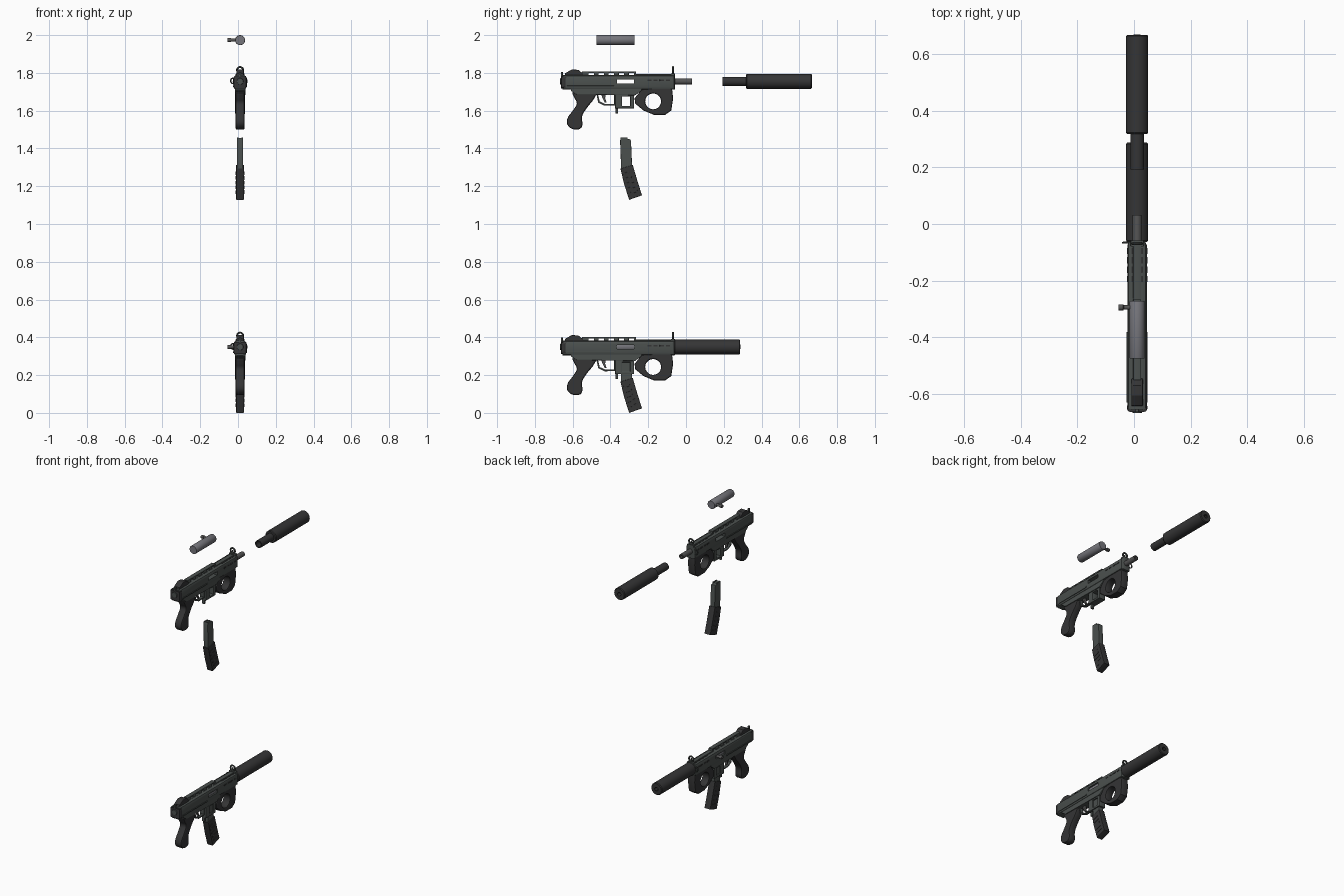
import bpy, bmesh, math
from mathutils import Vector, Matrix

if "Cube" in bpy.data.objects:
    bpy.data.objects.remove(bpy.data.objects["Cube"])

CX, AXIS = 0.011, 0.349          # centre plane and bore height
SCENE = bpy.context.scene.collection


def material(name, r, g, b):
    m = bpy.data.materials.new(name)
    m.use_nodes = True
    m.diffuse_color = (r, g, b, 1)
    m.node_tree.nodes["Principled BSDF"].inputs["Base Color"].default_value = (r, g, b, 1)
    return m


BODY = material("green_grey_metal", .07, .08, .076)
DARK = material("dark_polymer", .035, .035, .036)
STEEL = material("bright_steel", .18, .18, .2)
BARREL = material("barrel_grey", .09, .09, .09)
BLACK = material("bore_black", .01, .01, .01)
groups = {"gun": [], "magazine": [], "tube": [], "bolt": []}


def finish(name, mesh, mat, group):
    obj = bpy.data.objects.new(name, mesh)
    mesh.materials.clear()
    mesh.materials.append(mat)
    SCENE.objects.link(obj)
    if group:
        groups[group].append(obj)
    return obj


def baked(obj):
    bpy.context.view_layer.update()
    dg = bpy.context.evaluated_depsgraph_get()
    return bpy.data.meshes.new_from_object(obj.evaluated_get(dg))


def slab(name, outlines, half, mat, group="gun", bevel=.003, smooth=False, x=CX):
    """Side outline in (y, z), later outlines are holes, extruded across x."""
    cu = bpy.data.curves.new(name, 'CURVE')
    cu.dimensions, cu.fill_mode = '2D', 'BOTH'
    cu.extrude, cu.bevel_depth, cu.offset = half - bevel, bevel, -bevel
    cu.bevel_resolution, cu.resolution_u = 1, 4
    for pts in outlines:
        if smooth:
            sp = cu.splines.new('BEZIER')
            sp.bezier_points.add(len(pts) - 1)
            for bp, p in zip(sp.bezier_points, pts):
                bp.co = (*p, 0)
                bp.handle_left_type = bp.handle_right_type = 'AUTO'
        else:
            sp = cu.splines.new('POLY')
            sp.points.add(len(pts) - 1)
            for sp_pt, p in zip(sp.points, pts):
                sp_pt.co = (*p, 0, 1)
        sp.use_cyclic_u = True
    tmp = bpy.data.objects.new(name, cu)
    SCENE.objects.link(tmp)
    mesh = baked(tmp)
    bpy.data.objects.remove(tmp)
    mesh.transform(Matrix(((0, 0, 1, x), (1, 0, 0, 0), (0, 1, 0, 0), (0, 0, 0, 1))))
    return finish(name, mesh, mat, group)


def rect(y0, y1, z0, z1):
    return [(y0, z0), (y1, z0), (y1, z1), (y0, z1)]


def ring(y, z, r, n=20):
    return [(y + r * math.cos(i * math.tau / n), z + r * math.sin(i * math.tau / n)) for i in range(n)]


def lathe(name, profile, mat, group, axis='Y', at=(CX, 0, AXIS), n=28):
    """Turn a (radius, distance) profile about an axis."""
    bm = bmesh.new()
    rows = []
    for r, d in profile:
        row = []
        for a, b in ring(0, 0, r, n):
            co = (a, d, b) if axis == 'Y' else (d, a, b)
            row.append(bm.verts.new(Vector(co) + Vector(at)))
        rows.append(row)
    for a, b in zip(rows, rows[1:]):
        for i in range(n):
            bm.faces.new((a[i], a[i - 1], b[i - 1], b[i]))
    bmesh.ops.remove_doubles(bm, verts=bm.verts, dist=1e-5)
    bmesh.ops.recalc_face_normals(bm, faces=bm.faces)
    mesh = bpy.data.meshes.new(name)
    bm.to_mesh(mesh)
    bm.free()
    return finish(name, mesh, mat, group)


def torus(name, x, y, z, major, minor, mat):
    prof = [(major + minor * math.cos(i * math.pi / 4), minor * math.sin(i * math.pi / 4)) for i in range(9)]
    return lathe(name, prof, mat, "gun", at=(x, y, z), n=20)


# Upper receiver: chamfered tube with a slot cut clean across it
receiver = slab("upper_receiver", [rect(-.655, -.06, .305, .382)], .034, BODY, bevel=.015)
cutter = slab("slot_cutter", [rect(-.365, -.275, .338, .36)], .1, BLACK, None)
cutter.hide_render = True
mod = receiver.modifiers.new("slot", 'BOOLEAN')
mod.operation, mod.object, mod.solver = 'DIFFERENCE', cutter, 'EXACT'
cut_mesh = baked(receiver)
receiver.modifiers.clear()
receiver.data = cut_mesh
receiver.data.materials.clear()
receiver.data.materials.append(BODY)
for poly in receiver.data.polygons:
    poly.material_index = 0
bpy.data.objects.remove(cutter)

# Lower receiver with open magazine well
slab("lower_receiver", [[(-.61, .32), (-.61, .3), (-.58, .28), (-.27, .275), (-.235, .3), (-.235, .32)]],
     .028, BODY)
slab("magazine_well", [rect(-.375, -.275, .206, .29), rect(-.338, -.296, .219, .268)], .023, BODY)
slab("magazine_catch", [rect(-.372, -.36, .18, .21)], .01, BODY, bevel=.002)
for s in (-1, 1):
    slab("side_ridge", [rect(-.63, -.38, .318, .326)], .003, BODY, bevel=.001, x=CX + s * .034)

# Trigger group
slab("trigger_guard", [[(-.475, .285), (-.465, .237), (-.43, .22), (-.37, .222), (-.37, .285)],
                       [(-.465, .277), (-.457, .243), (-.428, .229), (-.38, .23), (-.38, .277)]], .011, BODY)
slab("trigger", [[(-.45, .285), (-.425, .285), (-.428, .26), (-.42, .236), (-.43, .238), (-.442, .26)]],
     .007, BARREL, bevel=.002)

# Rear grip and ring foregrip
slab("rear_grip", [[(-.6, .295), (-.476, .295), (-.486, .259), (-.523, .211), (-.55, .164), (-.553, .105),
                    (-.585, .094), (-.625, .115), (-.629, .148), (-.595, .2), (-.578, .233), (-.592, .265)]],
     .024, DARK, bevel=.008, smooth=True)
slab("foregrip", [[(-.272, .26), (-.235, .305), (-.16, .318), (-.075, .318), (-.068, .26), (-.078, .195),
                   (-.11, .172), (-.17, .172), (-.225, .195), (-.27, .232)], ring(-.174, .243, .042)],
     .026, DARK, bevel=.007)

# Slotted top rail: a bridge with openings below it
openings = [rect(y, y + .027, .383, .394) for y in (-.515, -.462, -.409, -.356, -.303)]
slab("top_rail", [rect(-.55, -.265, .37, .402)] + openings, .014, BODY, bevel=.002)
slab("front_rail", [rect(-.265, -.07, .37, .388)], .014, BODY, bevel=.003)
for i in range(4):
    y = -.205 + i * .033
    for s in (-1, 1):
        slab("shroud_vent", [rect(y, y + .022, .352, .36)], .002, DARK, bevel=.0005, x=CX + s * .034)
        slab("top_vent", [rect(y, y + .022, .379, .384)], .003, DARK, bevel=.0005, x=CX + s * .017)

# Sights, end cap and sling loop
slab("rear_sight", [[(-.645, .37), (-.64, .392), (-.605, .412), (-.57, .41), (-.545, .39), (-.545, .37)]],
     .02, DARK)
slab("end_cap", [rect(-.663, -.63, .312, .376)], .036, DARK, bevel=.012)
lathe("end_knob", [(0, -.667), (.016, -.667), (.02, -.655), (0, -.655)], BODY, "gun")
slab("rear_sight_notch", [rect(-.663, -.652, .37, .398)], .006, BODY, bevel=.002)
slab("front_sight_base", [rect(-.08, -.058, .306, .392)], .024, BODY, bevel=.006)
torus("front_sight_ring", CX, -.069, .409, .016, .005, BODY)
slab("front_sight_post", [rect(-.073, -.066, .385, .412)], .003, BODY, bevel=.001)
torus("sling_loop", -.024, -.066, .352, .015, .0035, BODY)

# Barrel
lathe("barrel", [(0, -.08), (.016, -.08), (.016, .032), (.008, .032), (.008, .01), (0, .01)], BARREL, "gun")

# Detachable muzzle tube
lathe("muzzle_tube", [(.017, -.1), (.017, -.187), (.024, -.187), (.024, -.063), (.035, -.063), (.039, -.058),
                      (.039, .282), (.035, .287), (.012, .287), (.012, .25), (0, .25)], DARK, "tube")
lathe("muzzle_tube_bore", [(.012, .2875), (.012, .251), (0, .251)], BLACK, "tube")
lathe("tube_rear_bore", [(.017, -.12), (0, -.12)], BLACK, "tube")

# Bolt and its handle
lathe("bolt", [(0, -.475), (.025, -.475), (.0265, -.472), (.0265, -.275), (.025, -.272), (0, -.272)],
      STEEL, "bolt")
lathe("bolt_handle", [(0, -.055), (.01, -.055), (.011, -.053), (.011, -.038), (.008, -.036), (.008, 0), (0, 0)],
      BARREL, "bolt", 'X', (0, -.294, AXIS), 16)

# Magazine: metal upper box, ribbed polymer sleeve
slab("magazine_box", [[(-.349, .315), (-.344, .328), (-.294, .32), (-.291, .31), (-.285, .17), (-.343, .15)]],
     .016, BODY, "magazine")
for s in (-1, 1):
    slab("feed_lip", [rect(-.346, -.31, .31, .33)], .004, BODY, "magazine", .001, x=CX + s * .012)
slab("magazine_sleeve", [[(-.347, .165), (-.282, .185), (-.259, .106), (-.233, .024), (-.301, .0), (-.328, .085)]],
     .021, DARK, "magazine")
for i in range(5):
    y, z = -.317 + i * .01, .145 - i * .025
    slab("sleeve_rib", [[(y - .019, z - .006), (y + .019, z + .006), (y + .021, z - .002), (y - .017, z - .014)]],
         .023, DARK, "magazine", .001)

# Smooth round parts while keeping edges sharp
parts = [o for objs in groups.values() for o in objs]
bpy.ops.object.select_all(action='DESELECT')
for o in parts:
    o.select_set(True)
bpy.context.view_layer.objects.active = parts[0]
bpy.ops.object.shade_smooth_by_angle(angle=math.radians(30))

# Second copy above, with its parts pulled apart
shift = {"gun": (0, 0, 1.406), "magazine": (0, 0, 1.128), "tube": (0, .38, 1.406), "bolt": (0, 0, 1.6245)}
for group, objs in groups.items():
    for o in objs:
        twin = o.copy()
        twin.name = "separated_" + o.name
        twin.location = Vector(shift[group])
        SCENE.objects.link(twin)
